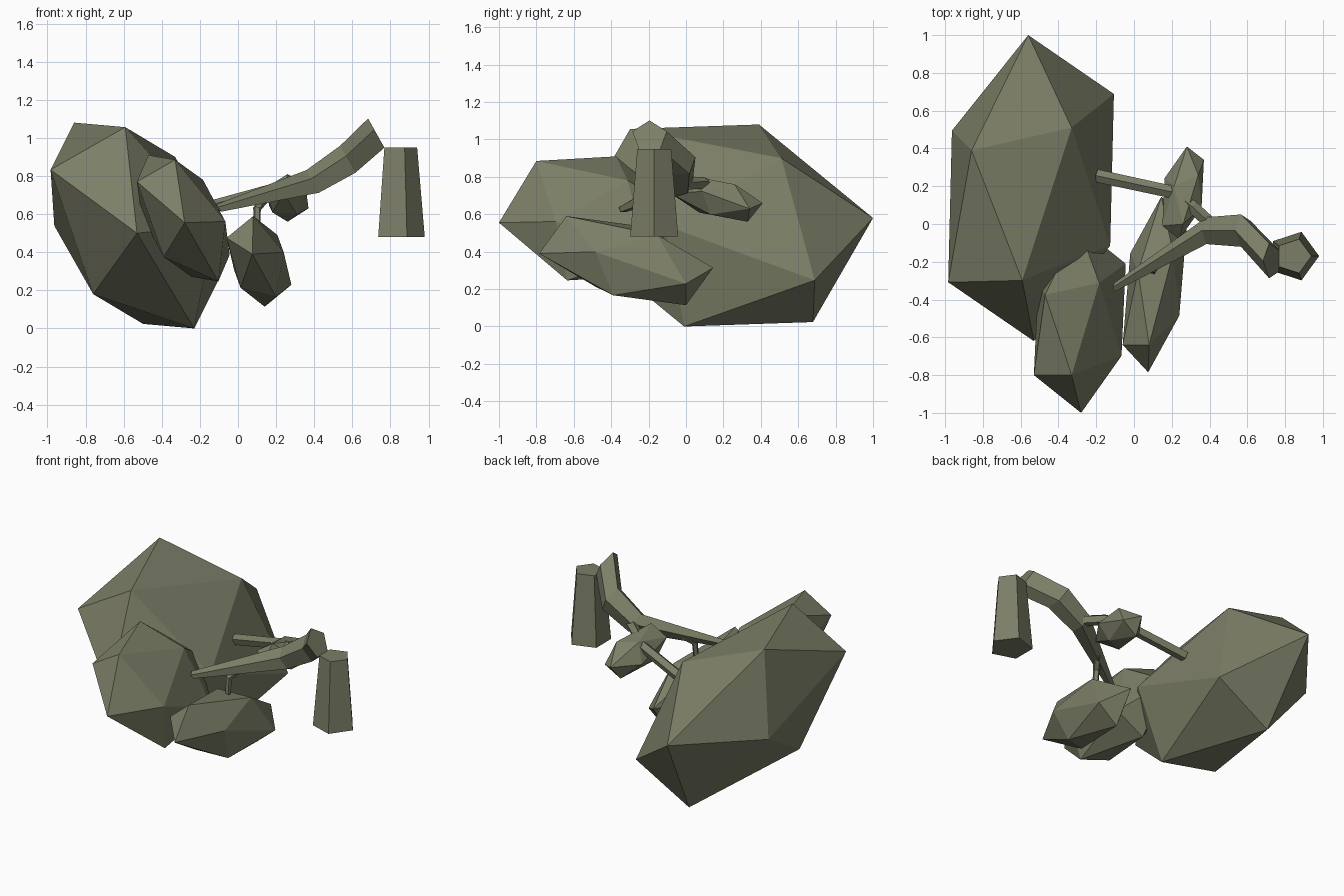
import bpy
import bmesh
import math
from mathutils import Matrix, Vector

if "Cube" in bpy.data.objects:
    bpy.data.objects.remove(bpy.data.objects["Cube"])

# One olive material for everything
olive = bpy.data.materials.new("olive_green")
olive.use_nodes = True
color = (0.2, 0.21, 0.135, 1.0)
olive.diffuse_color = color
bsdf = next(n for n in olive.node_tree.nodes if n.type == 'BSDF_PRINCIPLED')
bsdf.inputs["Base Color"].default_value = color
bsdf.inputs["Roughness"].default_value = 0.9


def finish(name, bm):
    bmesh.ops.recalc_face_normals(bm, faces=bm.faces)
    mesh = bpy.data.meshes.new(name)
    bm.to_mesh(mesh)
    bm.free()
    mesh.materials.append(olive)
    obj = bpy.data.objects.new(name, mesh)
    bpy.context.collection.objects.link(obj)
    return obj


def foliage(name, center, *corners):
    """Icosahedron stretched so that one of its faces lands on three corners."""
    bm = bmesh.new()
    bmesh.ops.create_icosphere(bm, subdivisions=1, radius=1)
    bm.faces.ensure_lookup_table()
    c = Vector(center)
    source = Matrix([v.co for v in bm.faces[0].verts]).transposed()
    target = Matrix([Vector(p) - c for p in corners]).transposed()
    stretch = target @ source.inverted()
    for v in bm.verts:
        v.co = stretch @ v.co + c
    return finish(name, bm)


def branch(name, points, radii, direction=None, sides=5):
    """Tapered tube with a flat-sided section and one corner pointing up."""
    bm = bmesh.new()
    pts = [Vector(p) for p in points]
    rings = []
    for i, p in enumerate(pts):
        d = Vector(direction) if direction else pts[min(i + 1, len(pts) - 1)] - pts[max(i - 1, 0)]
        d.normalize()
        side = d.cross(Vector((0, 0, 1))).normalized()
        up = side.cross(d)
        angles = [math.tau * k / sides for k in range(sides)]
        rings.append([bm.verts.new(p + radii[i] * (math.cos(a) * up + math.sin(a) * side))
                      for a in angles])
    for lower, upper in zip(rings, rings[1:]):
        for k in range(sides):
            n = (k + 1) % sides
            bm.faces.new((lower[k], lower[n], upper[n], upper[k]))
    bm.faces.new(rings[0])
    bm.faces.new(rings[-1])
    return finish(name, bm)


# Foliage clumps
foliage("large_foliage", (-0.545, 0.19, 0.54),
        (-0.56, 1.0, 0.58), (-0.86, 0.39, 1.08), (-0.33, 0.51, 0.90))
foliage("front_foliage", (-0.287, -0.505, 0.578),
        (-0.28, -1.0, 0.555), (-0.53, -0.8, 0.77), (-0.33, -0.8, 0.885))
foliage("low_foliage", (0.11, -0.32, 0.352),
        (0.075, -0.785, 0.39), (-0.06, -0.64, 0.475), (0.08, -0.64, 0.59))
foliage("small_foliage", (0.26, 0.165, 0.685),
        (0.28, 0.41, 0.66), (0.37, 0.34, 0.63), (0.26, 0.33, 0.56))

# Trunk stump
bm = bmesh.new()
bmesh.ops.create_cone(bm, cap_ends=True, segments=5, radius1=0.135, radius2=0.095, depth=0.47)
far = max(bm.verts, key=lambda v: v.co.xy.length).co
turn = -math.atan2(far.y, far.x)
bmesh.ops.transform(bm, verts=bm.verts, matrix=Matrix.Translation((0.845, -0.17, 0.715))
                    @ Matrix.Rotation(turn, 4, 'Z'))
finish("trunk", bm)

# Main branch and its forks
branch("main_branch",
       [(0.73, -0.195, 1.017), (0.58, -0.035, 0.88), (0.395, -0.035, 0.765), (-0.1, -0.335, 0.63)],
       [0.097, 0.09, 0.075, 0.025], direction=(-0.86, 0, -0.48))
branch("back_branch",
       [(0.43, -0.02, 0.76), (0.31, 0.09, 0.765), (0.22, 0.165, 0.735), (-0.195, 0.255, 0.62)],
       [0.035, 0.035, 0.035, 0.036])
branch("hanging_twig", [(0.15, -0.17, 0.69), (0.1, -0.24, 0.63), (0.1, -0.25, 0.52)],
       [0.025, 0.022, 0.018], direction=(-0.3, -0.4, -0.87))
